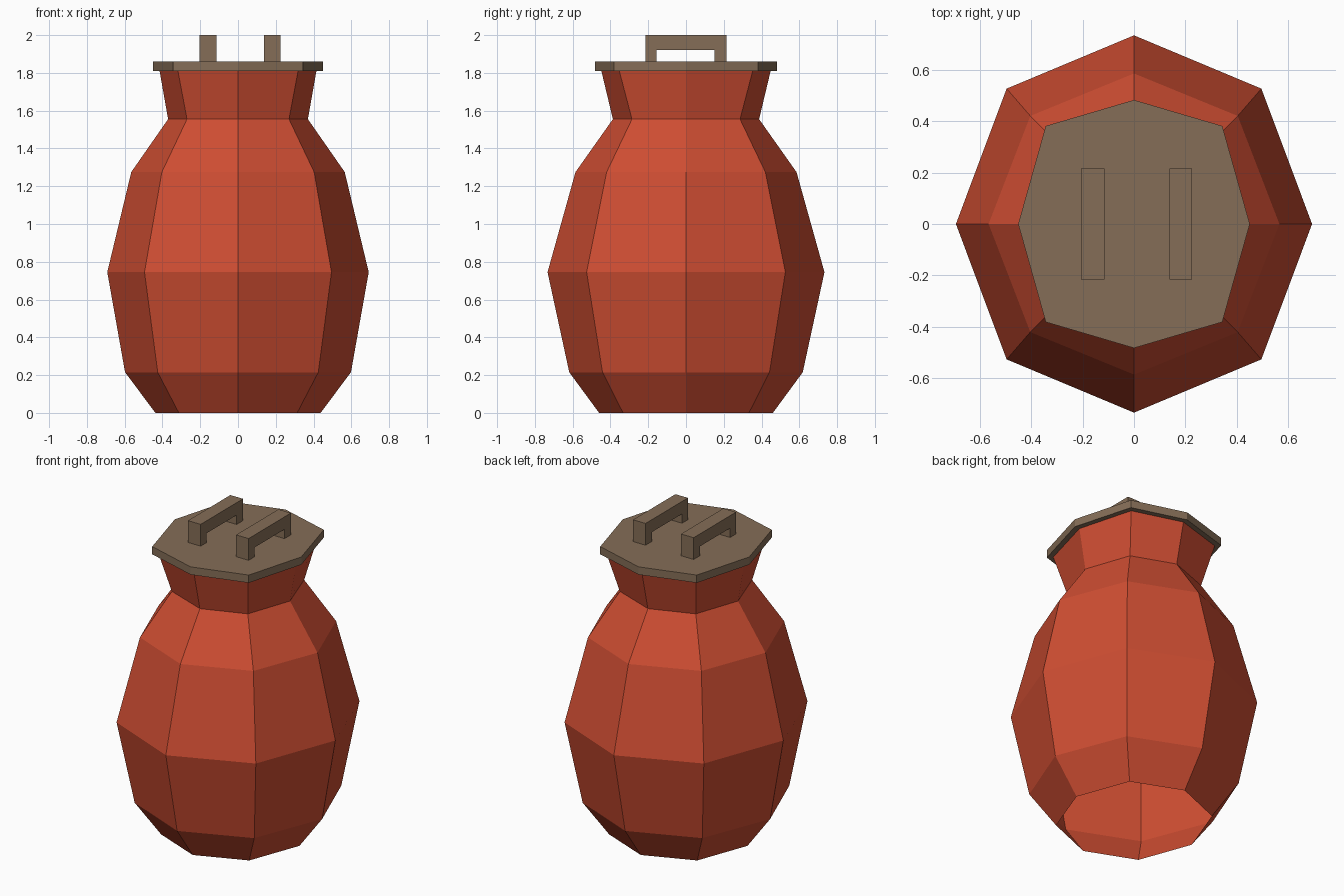
import bpy, bmesh, math
from mathutils import Vector

if "Cube" in bpy.data.objects:
    bpy.data.objects.remove(bpy.data.objects["Cube"])


def material(name, rgb):
    m = bpy.data.materials.new(name)
    m.diffuse_color = (*rgb, 1)
    m.use_nodes = True
    m.node_tree.nodes["Principled BSDF"].inputs["Base Color"].default_value = m.diffuse_color
    return m


RED = material("terracotta red", (0.62, 0.075, 0.032))
BROWN = material("lid brown", (0.235, 0.155, 0.095))


def finish(bm, name, mat):
    mesh = bpy.data.meshes.new(name)
    bm.to_mesh(mesh)
    bm.free()
    mesh.materials.append(mat)
    obj = bpy.data.objects.new(name, mesh)
    bpy.context.collection.objects.link(obj)
    return obj


def octagon_loft(name, rings, mat, capped):
    """Loft octagons given as (z, x radius, y radius, diagonal x, diagonal y)."""
    bm = bmesh.new()
    loops = []
    for z, rx, ry, dx, dy in rings:
        loop = []
        for i in range(8):
            c, s = math.cos(i * math.pi / 4), math.sin(i * math.pi / 4)
            if i % 2:
                p = (math.copysign(dx, c), math.copysign(dy, s), z)
            else:
                p = (rx * c, ry * s, z)
            loop.append(bm.verts.new(p))
        loops.append(loop)
    for a, b in zip(loops, loops[1:]):
        for i in range(8):
            j = (i + 1) % 8
            bm.faces.new((a[i], a[j], b[j], b[i]))
    if capped:
        bm.faces.new(loops[0][::-1])
        bm.faces.new(loops[-1])
    return finish(bm, name, mat)


# Pot body, open at the bottom
octagon_loft("pot_body", [
    (0.00, 0.437, 0.46, 0.313, 0.333),
    (0.215, 0.598, 0.618, 0.425, 0.442),
    (0.745, 0.692, 0.733, 0.495, 0.526),
    (1.275, 0.565, 0.585, 0.403, 0.42),
    (1.555, 0.37, 0.387, 0.27, 0.286),
    (1.81, 0.415, 0.448, 0.318, 0.353),
], RED, False)

# Flat lid
octagon_loft("lid", [
    (1.81, 0.45, 0.482, 0.343, 0.381),
    (1.86, 0.45, 0.482, 0.343, 0.381),
], BROWN, True)


# Two bridge handles: side profile extruded along x
def handle(name, x0, x1):
    profile = [(-0.215, 1.86), (-0.155, 1.86), (-0.155, 1.92), (0.15, 1.92),
               (0.15, 1.86), (0.215, 1.86), (0.215, 2.0), (-0.215, 2.0)]
    bm = bmesh.new()
    face = bm.faces.new([bm.verts.new((x0, y, z)) for y, z in profile])
    ext = bmesh.ops.extrude_face_region(bm, geom=[face], use_keep_orig=True)
    moved = [v for v in ext["geom"] if isinstance(v, bmesh.types.BMVert)]
    bmesh.ops.translate(bm, verts=moved, vec=Vector((x1 - x0, 0, 0)))
    bmesh.ops.recalc_face_normals(bm, faces=bm.faces)
    return finish(bm, name, BROWN)


handle("left_handle", -0.205, -0.115)
handle("right_handle", 0.137, 0.226)
